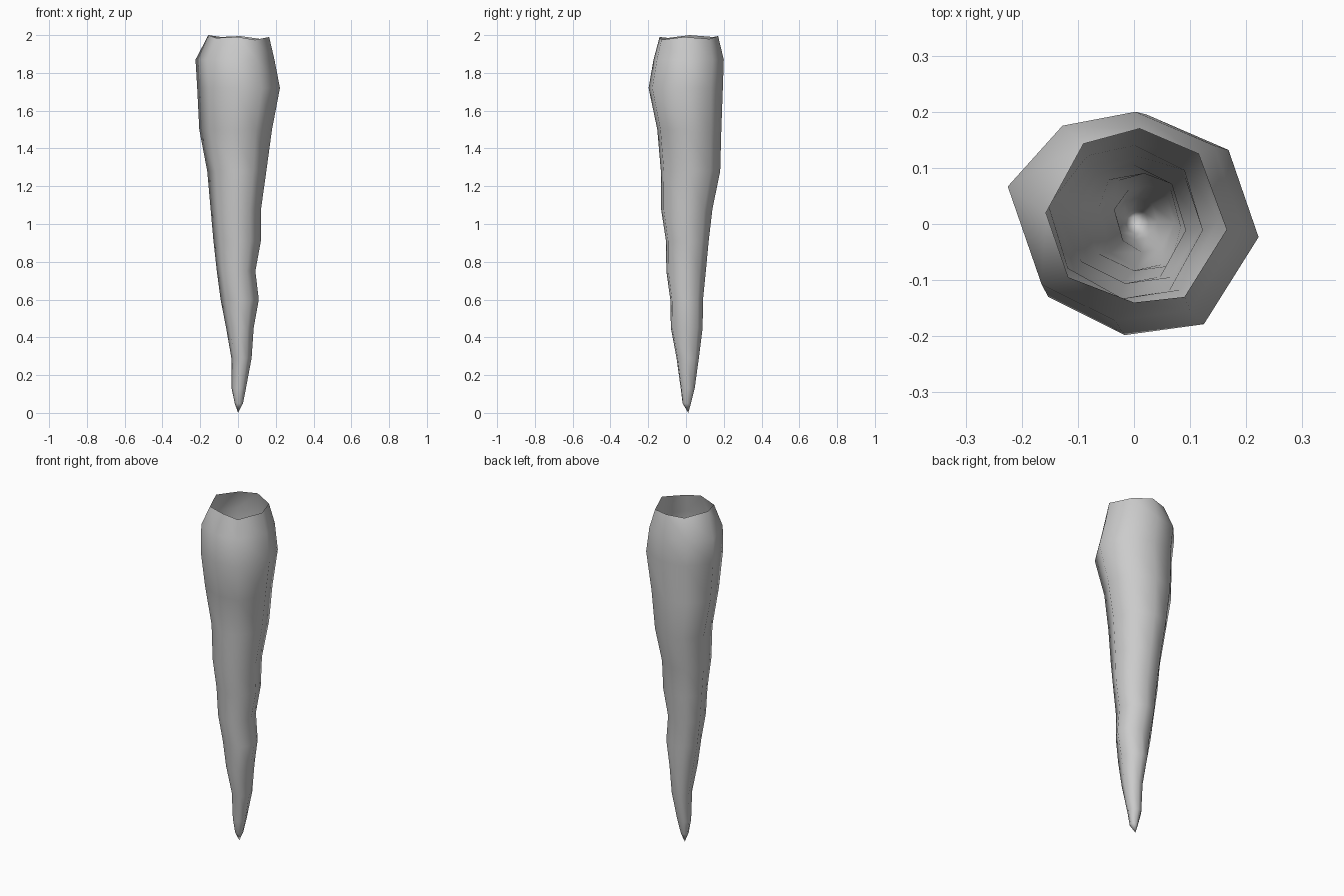
import bpy, bmesh

# Irregular eight-sided outlines, counter-clockwise seen from above
RIM = [(0.165, -0.01), (0.115, 0.125), (0.01, 0.17), (-0.09, 0.143),
       (-0.157, 0.02), (-0.117, -0.095), (0.0, -0.14), (0.09, -0.13)]
BODY = [(0.225, -0.02), (0.17, 0.14), (0.02, 0.205), (-0.12, 0.178),
        (-0.225, 0.06), (-0.16, -0.13), (-0.02, -0.20), (0.125, -0.18)]
RIM_Z = [1.99, 1.98, 1.995, 1.99, 2.0, 1.985, 1.99, 1.975]

# Ring height with left, right, front and back extents
RINGS = [
    (1.87, -0.225, 0.193, -0.172, 0.200),
    (1.72, -0.216, 0.222, -0.198, 0.195),
    (1.50, -0.205, 0.180, -0.152, 0.187),
    (1.28, -0.163, 0.150, -0.133, 0.181),
    (1.08, -0.145, 0.122, -0.132, 0.140),
    (0.91, -0.130, 0.121, -0.106, 0.120),
    (0.75, -0.112, 0.092, -0.104, 0.105),
    (0.60, -0.092, 0.110, -0.083, 0.090),
    (0.45, -0.063, 0.083, -0.080, 0.088),
    (0.29, -0.035, 0.072, -0.050, 0.068),
    (0.13, -0.034, 0.042, -0.028, 0.046),
    (0.05, -0.017, 0.026, -0.018, 0.026),
]


def fit(outline, x0, x1, y0, y1):
    """Stretch an outline to the given extents."""
    xs, ys = zip(*outline)
    return [(x0 + (x - min(xs)) / (max(xs) - min(xs)) * (x1 - x0),
             y0 + (y - min(ys)) / (max(ys) - min(ys)) * (y1 - y0))
            for x, y in outline]


# Hollow tapering spike, open at the top
bm = bmesh.new()
loops = [[bm.verts.new((x, y, z)) for (x, y), z in zip(RIM, RIM_Z)]]
for z, *extents in RINGS:
    loops.append([bm.verts.new((x, y, z)) for x, y in fit(BODY, *extents)])
n = len(RIM)
for upper, lower in zip(loops, loops[1:]):
    for i in range(n):
        j = (i + 1) % n
        bm.faces.new((upper[i], lower[i], lower[j], upper[j]))

# Pointed tip
tip = bm.verts.new((0.0, 0.012, 0.0))
for i in range(n):
    bm.faces.new((loops[-1][i], tip, loops[-1][(i + 1) % n]))

for f in bm.faces:
    f.smooth = True
mesh = bpy.data.meshes.new("icicle_spike")
bm.to_mesh(mesh)
bm.free()
bpy.context.collection.objects.link(bpy.data.objects.new("icicle_spike", mesh))
